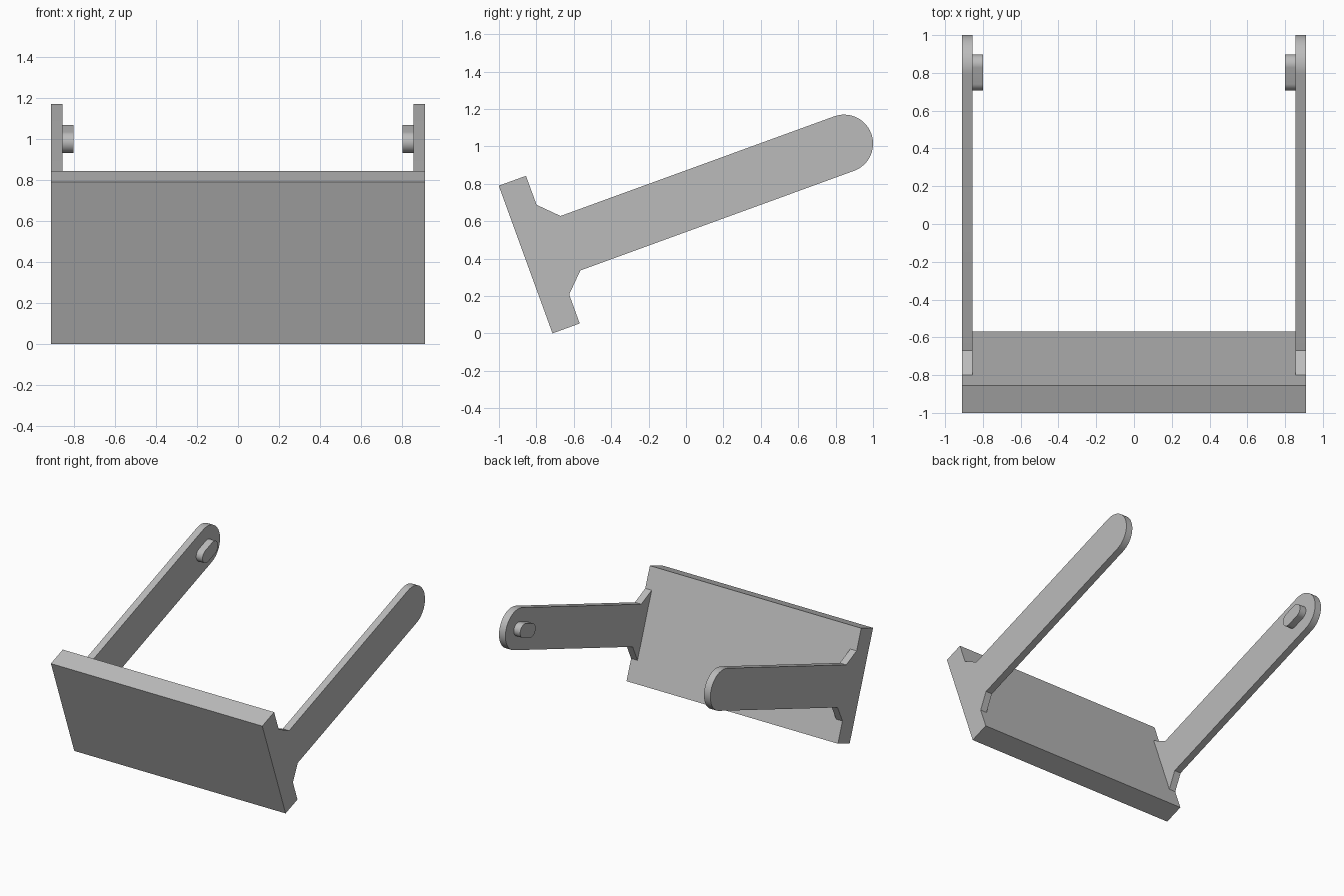
import bpy, bmesh, math
from mathutils import Vector

if "Cube" in bpy.data.objects:
    bpy.data.objects.remove(bpy.data.objects["Cube"], do_unlink=True)

grey = bpy.data.materials.new("plain grey")
grey.use_nodes = True
colour = (0.5, 0.5, 0.5, 1)
grey.diffuse_color = colour
grey.node_tree.nodes["Principled BSDF"].inputs["Base Color"].default_value = colour

# Tilted side frame: u runs back along the arms, v runs up the plate
TILT = math.radians(20)
ORIGIN = Vector((-0.8575, 0.395))
U = Vector((math.cos(TILT), math.sin(TILT)))
V = Vector((-U.y, U.x))

HALF_WIDTH, ARM_INNER, PEG_INNER = 0.91, 0.855, 0.80
PLATE_DEPTH, PLATE_HALF = 0.155, 0.42
ARM_R, PEG_R, END_U = 0.155, 0.052, 1.812
GUSSET = 0.1


def arc(u, radius, start, steps=24):
    """Half circle around (u, 0), counter-clockwise from start degrees."""
    angles = [math.radians(start) + math.pi * i / steps for i in range(steps + 1)]
    return [(u + radius * math.cos(a), radius * math.sin(a)) for a in angles]


def extrude(name, profile, x0, x1):
    """Solid made by sweeping a side profile from x0 to x1."""
    bm = bmesh.new()
    points = [ORIGIN + U * u + V * v for u, v in profile]
    face = bm.faces.new([bm.verts.new((x0, p.x, p.y)) for p in points])
    swept = bmesh.ops.extrude_face_region(bm, geom=[face])["geom"]
    verts = [g for g in swept if isinstance(g, bmesh.types.BMVert)]
    bmesh.ops.translate(bm, verts=verts, vec=(x1 - x0, 0, 0))
    bmesh.ops.recalc_face_normals(bm, faces=bm.faces)
    mesh = bpy.data.meshes.new(name)
    bm.to_mesh(mesh)
    bm.free()
    mesh.materials.append(grey)
    obj = bpy.data.objects.new(name, mesh)
    bpy.context.collection.objects.link(obj)
    bpy.ops.object.select_all(action="DESELECT")
    obj.select_set(True)
    bpy.context.view_layer.objects.active = obj
    bpy.ops.object.shade_smooth_by_angle(angle=math.radians(20))


# Wide front plate
extrude("front_plate", [(0, -PLATE_HALF), (PLATE_DEPTH, -PLATE_HALF),
                        (PLATE_DEPTH, PLATE_HALF), (0, PLATE_HALF)],
        -HALF_WIDTH, HALF_WIDTH)

# Rounded arm flaring into the plate, and the oblong peg near its tip
arm = ([(PLATE_DEPTH, -ARM_R - GUSSET), (PLATE_DEPTH + GUSSET, -ARM_R)]
       + arc(END_U, ARM_R, -90)
       + [(PLATE_DEPTH + GUSSET, ARM_R), (PLATE_DEPTH, ARM_R + GUSSET)])
peg = arc(END_U, PEG_R, -90) + arc(END_U - 0.092, PEG_R, 90)

for side, s in (("left", 1), ("right", -1)):
    extrude(side + "_arm", arm, s * ARM_INNER, s * HALF_WIDTH)
    extrude(side + "_peg", peg, s * PEG_INNER, s * ARM_INNER)
